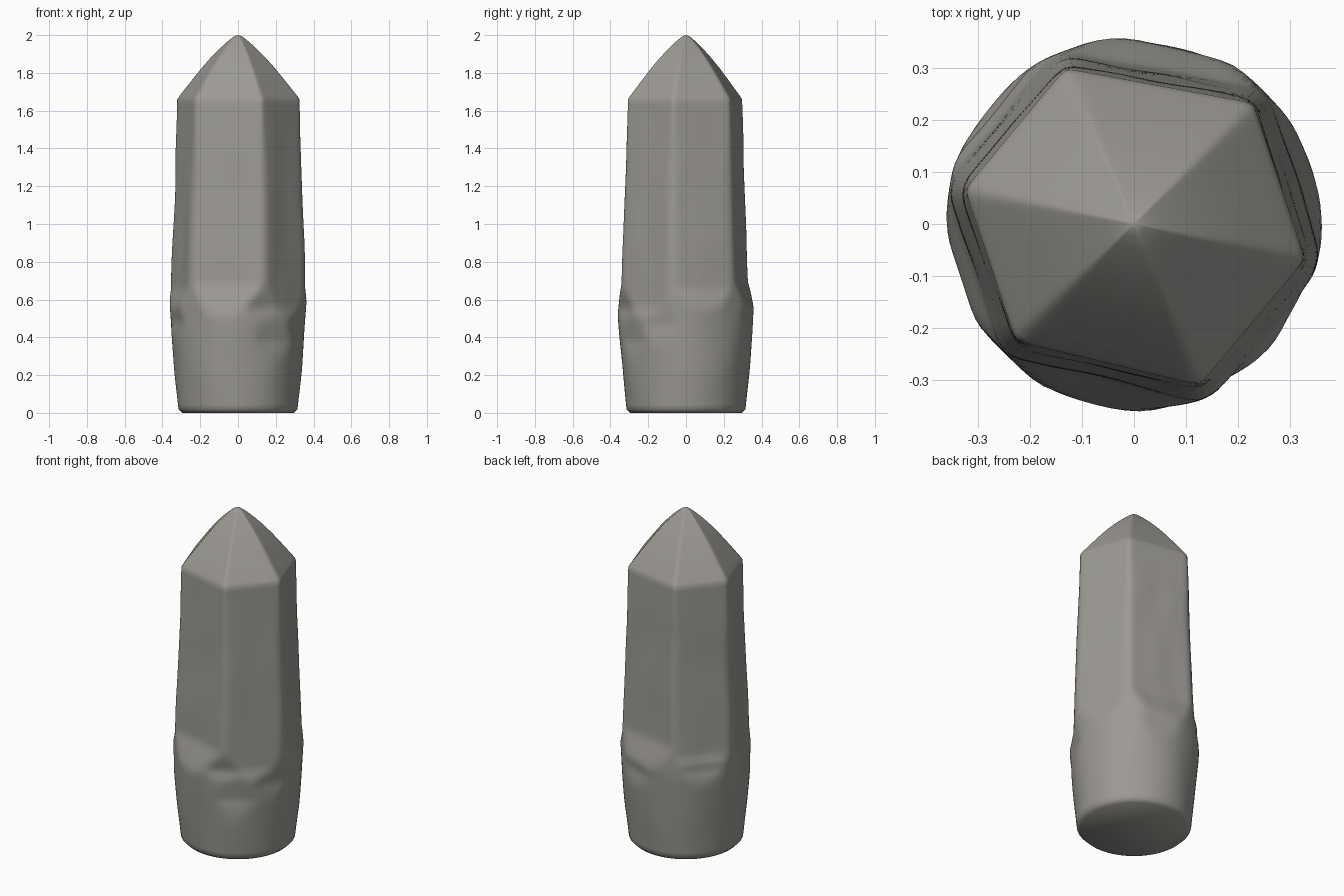
import bpy, bmesh, math
from mathutils import Vector, noise

cube = bpy.data.objects.get("Cube")
if cube:
    bpy.data.objects.remove(cube, do_unlink=True)

RIM, TOP = 1.66, 2.0

# Corners of the six-sided outline at the rim, anticlockwise
corners = [Vector(c) for c in [(-0.228, -0.225), (0.127, -0.311), (0.33, -0.068),
                               (0.23, 0.233), (-0.132, 0.3), (-0.326, 0.067)]]
# Height where each long facet starts to run out into the rounded base
facet_ends = [0.68, 0.56, 0.66, 0.7, 0.64, 0.66]
# Rounded base: (height, radius)
base_profile = [(0, 0.295), (0.02, 0.315), (0.2, 0.334), (0.4, 0.351),
                (0.6, 0.366), (RIM, 0.37)]
# Chips knocked out of the base: (angle, height, distance, upper slope, lower slope)
chips = [(-66, 0.55, 0.338, 0.25, 0.3), (-56, 0.38, 0.332, 0.15, 0.12),
         (-25, 0.46, 0.34, 0.15, 0.1), (75, 0.5, 0.34, 0.2, 0.15),
         (140, 0.56, 0.34, 0.2, 0.25), (-160, 0.48, 0.338, 0.2, 0.15)]


def lerp_profile(points, z):
    for (z0, r0), (z1, r1) in zip(points, points[1:]):
        if z <= z1:
            return r0 + (r1 - r0) * (z - z0) / (z1 - z0)
    return points[-1][1]


def radius(angle, z):
    """Distance to the surface: the softened minimum of all the cuts."""
    d = Vector((math.cos(angle), math.sin(angle)))
    drop = RIM - z
    spread = 1 + 0.118 * drop
    cuts = [lerp_profile(base_profile, z)]
    for i, a in enumerate(corners):
        # Long facet
        edge = corners[(i + 1) % 6] - a
        n = Vector((edge.y, -edge.x)).normalized()
        facing = n.dot(d)
        if facing > 0.2:
            flare = max(0, facet_ends[i] - z) * 0.3
            cuts.append((n.dot(a) * spread + flare) / facing)
        # Worn corner, widening below the rim
        facing = a.normalized().dot(d)
        if facing > 0.5:
            worn = 1 - 0.028 * min(1, drop * 3)
            cuts.append(a.length * spread * worn / facing)
    for deg, height, dist, up, down in chips:
        facing = math.cos(angle - math.radians(deg))
        if facing > 0.3:
            slope = (z - height) * up if z > height else (height - z) * down
            cuts.append((dist + slope) / facing)
    low, k = min(cuts), 0.004
    r = low - k * math.log(sum(math.exp((low - c) / k) for c in cuts))
    # Gentle unevenness, fading at the rim and the foot
    fade = min(1, z * 4, drop * 4)
    return r + 0.006 * fade * noise.noise(Vector((d.x * 2, d.y * 2, z * 3)))


# Sample angles, gathered towards the corners
angles = []
for i, a in enumerate(corners):
    start = math.atan2(a.y, a.x)
    b = corners[(i + 1) % 6]
    span = (math.atan2(b.y, b.x) - start) % math.tau
    for j in range(18):
        t = j / 18
        angles.append(start + span * (0.6 * t + 0.4 * t * t * (3 - 2 * t)))

bm = bmesh.new()
rings = []


def add_ring(z, outline, scale=1):
    rings.append([bm.verts.new((r * scale * math.cos(a), r * scale * math.sin(a), z))
                  for a, r in zip(angles, outline)])


# Shaft
heights = [0, 0.01, 0.02] + [0.02 + (RIM - 0.02) * i / 64 for i in range(1, 65)]
for z in heights:
    add_ring(z, [radius(a, z) for a in angles])

# Slightly bulging pointed cap
rim = [radius(a, RIM) for a in angles]
cap = [(0.97, 1.675), (0.88, 1.712), (0.75, 1.765), (0.6, 1.825), (0.45, 1.88),
       (0.3, 1.929), (0.17, 1.967), (0.08, 1.99), (0.03, 1.998)]
for scale, z in cap:
    add_ring(z, rim, scale)

# Skin the rings, close the foot and the point
count = len(angles)
for lower, upper in zip(rings, rings[1:]):
    for i in range(count):
        j = (i + 1) % count
        bm.faces.new((lower[i], lower[j], upper[j], upper[i]))
bm.faces.new(list(reversed(rings[0])))
tip = bm.verts.new((0, 0, TOP))
for i in range(count):
    bm.faces.new((rings[-1][i], rings[-1][(i + 1) % count], tip))

mesh = bpy.data.meshes.new("stone_pillar")
bm.to_mesh(mesh)
bm.free()
pillar = bpy.data.objects.new("stone_pillar", mesh)
bpy.context.collection.objects.link(pillar)

# Grey stone
stone = bpy.data.materials.new("grey_stone")
stone.use_nodes = True
color = (0.335, 0.322, 0.298, 1)
stone.diffuse_color = color
shader = stone.node_tree.nodes["Principled BSDF"]
shader.inputs["Base Color"].default_value = color
shader.inputs["Roughness"].default_value = 0.8
mesh.materials.append(stone)

bpy.ops.object.select_all(action="DESELECT")
pillar.select_set(True)
bpy.context.view_layer.objects.active = pillar
bpy.ops.object.shade_smooth_by_angle(angle=math.radians(50))
